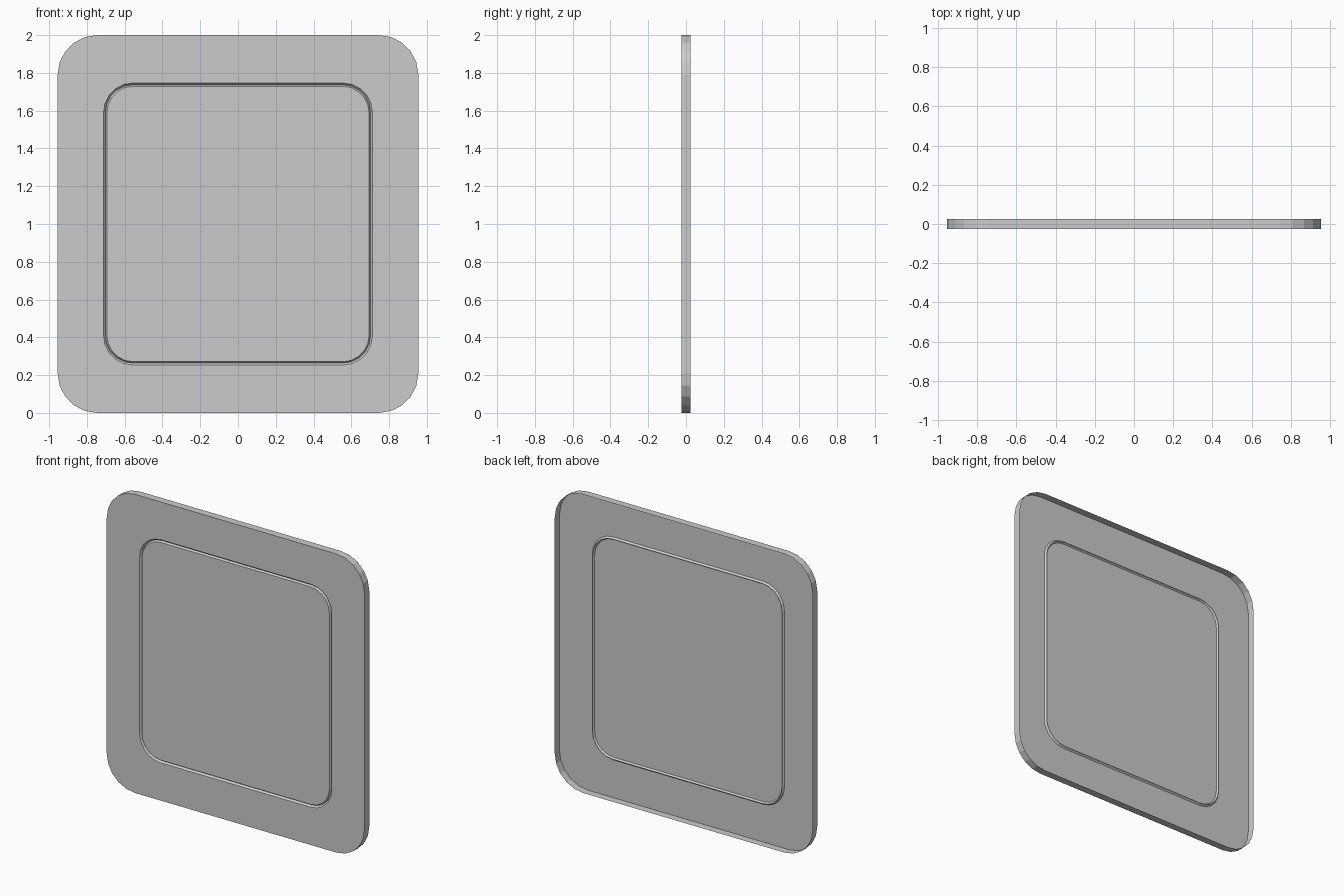
import bpy, bmesh
from math import sin, cos, pi

if "Cube" in bpy.data.objects:
    bpy.data.objects.remove(bpy.data.objects["Cube"])

SEG = 5           # facets per rounded corner
T = 0.025         # half thickness
D = 0.012         # groove depth


def rounded_loop(bm, hx, hz, r, y):
    """Rounded rectangle of vertices in the XZ plane, centred on z = 1."""
    verts = []
    for k, (sx, sz) in enumerate([(1, 1), (-1, 1), (-1, -1), (1, -1)]):
        for i in range(SEG + 1):
            a = (k + i / SEG) * pi / 2
            verts.append(bm.verts.new((sx * (hx - r) + r * cos(a), y,
                                       1 + sz * (hz - r) + r * sin(a))))
    return verts


bm = bmesh.new()
# Half width, half height, corner radius, y: open-backed shell with a grooved front
rings = [(0.955, 1.0, 0.21, T),             # open back rim
         (0.955, 1.0, 0.21, -T),            # front rim
         (0.712, 0.747, 0.157, -T),         # groove outer edge
         (0.702, 0.737, 0.147, -T + D),     # groove bottom
         (0.694, 0.729, 0.139, -T)]         # groove inner edge
loops = [rounded_loop(bm, *ring) for ring in rings]
for a, b in zip(loops, loops[1:]):
    n = len(a)
    for i in range(n):
        j = (i + 1) % n
        bm.faces.new((b[i], b[j], a[j], a[i]))

# Centre panel, facing the front
bm.faces.new(loops[-1][::-1])
bmesh.ops.recalc_face_normals(bm, faces=bm.faces)
if max(bm.faces, key=lambda f: f.calc_area()).normal.y > 0:
    bmesh.ops.reverse_faces(bm, faces=bm.faces)

mesh = bpy.data.meshes.new("grooved_panel")
bm.to_mesh(mesh)
bm.free()
panel = bpy.data.objects.new("grooved_panel", mesh)
bpy.context.collection.objects.link(panel)
